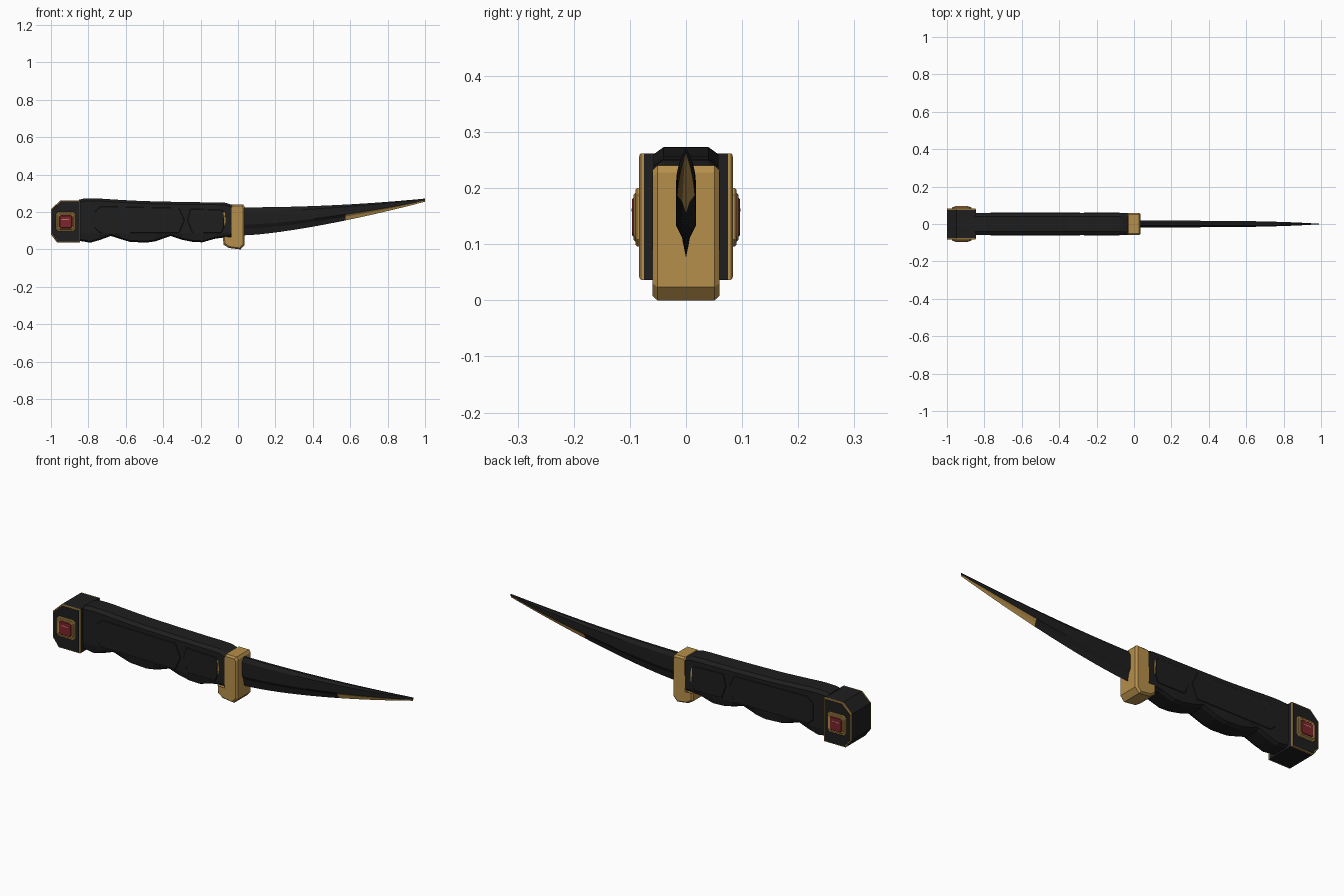
import bpy
import bmesh

if "Cube" in bpy.data.objects:
    bpy.data.objects.remove(bpy.data.objects["Cube"], do_unlink=True)


def material(name, rgb):
    m = bpy.data.materials.new(name)
    m.use_nodes = True
    m.diffuse_color = (*rgb, 1)
    m.node_tree.nodes["Principled BSDF"].inputs["Base Color"].default_value = (*rgb, 1)
    return m


BLACK = material("matte black", (0.013, 0.013, 0.013))
GOLD = material("aged gold", (0.47, 0.275, 0.07))
RED = material("gem red", (0.2, 0.018, 0.024))
PINK = material("gem glint", (0.5, 0.18, 0.12))


def loft(name, rings, mats, rule=None):
    """Skin closed rings of points, cap both ends, colour faces by rule."""
    bm = bmesh.new()
    rows = [[bm.verts.new(p) for p in ring] for ring in rings]
    n = len(rows[0])
    for a, b in zip(rows, rows[1:]):
        for i in range(n):
            j = (i + 1) % n
            face = bm.faces.new((a[i], a[j], b[j], b[i]))
            if rule:
                face.material_index = rule(face.calc_center_median().x, i)
    bm.faces.new(rows[0])
    bm.faces.new(rows[-1])
    bmesh.ops.recalc_face_normals(bm, faces=bm.faces)
    mesh = bpy.data.meshes.new(name)
    bm.to_mesh(mesh)
    bm.free()
    for m in mats:
        mesh.materials.append(m)
    obj = bpy.data.objects.new(name, mesh)
    bpy.context.collection.objects.link(obj)
    return obj


def ring(pts, y, inset=0.0):
    """Side profile at depth y, shrunk by inset toward its middle."""
    xs, zs = zip(*pts)
    cx, cz = (min(xs) + max(xs)) / 2, (min(zs) + max(zs)) / 2
    kx = 1 - 2 * inset / (max(xs) - min(xs))
    kz = 1 - 2 * inset / (max(zs) - min(zs))
    return [(cx + (x - cx) * kx, y, cz + (z - cz) * kz) for x, z in pts]


def plates(name, pts, y0, y1, mat, bevel=0.003, inset=0.0):
    """Matching bevelled plates on both flanks."""
    for side, s in (("right", -1), ("left", 1)):
        loft(f"{name}_{side}", [ring(pts, s * y0, inset),
                                ring(pts, s * (y1 - min(bevel, (y1 - y0) / 2)), inset),
                                ring(pts, s * y1, inset + bevel)], [mat])


def octagon(cx, cz, w, h, c):
    return [(cx - w, cz - h + c), (cx - w, cz + h - c), (cx - w + c, cz + h), (cx + w - c, cz + h),
            (cx + w, cz + h - c), (cx + w, cz - h + c), (cx + w - c, cz - h), (cx - w + c, cz - h)]


# Pommel: black core, gold side plates with black faces
pommel = [(-1, 0.08), (-1, 0.215), (-0.95, 0.262), (-0.845, 0.262), (-0.845, 0.036), (-0.967, 0.036)]
loft("pommel", [ring(pommel, -0.075), ring(pommel, 0.075)], [BLACK])
plates("pommel_rim", pommel, 0.075, 0.083, GOLD, 0.003)
plates("pommel_face", pommel, 0.08, 0.0838, BLACK, 0.0005, 0.0055)

# Stepped gem settings
plates("gem_base", octagon(-0.921, 0.148, 0.053, 0.052, 0.012), 0.08, 0.090, GOLD)
plates("gem_frame", octagon(-0.921, 0.148, 0.044, 0.043, 0.009), 0.088, 0.0935, GOLD)
plates("gem", octagon(-0.921, 0.148, 0.035, 0.035, 0.007), 0.09, 0.0965, RED)
plates("gem_glint", octagon(-0.923, 0.161, 0.02, 0.003, 0.001), 0.095, 0.0968, PINK, 0.0002)

# Grip with finger swells: x, top, bottom
grip = [(-0.85, 0.266, 0.045), (-0.83, 0.271, 0.043), (-0.79, 0.273, 0.036), (-0.74, 0.272, 0.05),
        (-0.68, 0.268, 0.072), (-0.63, 0.265, 0.056), (-0.58, 0.262, 0.041), (-0.49, 0.258, 0.036),
        (-0.44, 0.257, 0.044), (-0.36, 0.255, 0.072), (-0.3, 0.254, 0.052), (-0.24, 0.253, 0.04),
        (-0.19, 0.252, 0.038), (-0.12, 0.252, 0.058), (-0.07, 0.25, 0.064), (-0.03, 0.238, 0.066)]


def grip_ring(x, top, low):
    half = [(0.04, top), (0.058, top - 0.013), (0.058, 0.085), (0.052, low + 0.008), (0.036, low)]
    return [(x, y, z) for y, z in half] + [(x, -y, z) for y, z in reversed(half)]


loft("grip", [grip_ring(*g) for g in grip], [BLACK])

# Raised grip panels and gold end accent
long_panel = [(-0.768, 0.115), (-0.768, 0.2), (-0.735, 0.23), (-0.315, 0.222),
              (-0.286, 0.155), (-0.315, 0.088), (-0.74, 0.09)]
short_panel = [(-0.27, 0.155), (-0.255, 0.217), (-0.09, 0.212), (-0.076, 0.2),
               (-0.076, 0.115), (-0.09, 0.088), (-0.245, 0.09)]
plates("long_grip_panel", long_panel, 0.056, 0.0605, BLACK, 0.002)
plates("short_grip_panel", short_panel, 0.056, 0.0605, BLACK, 0.002)
plates("grip_accent", [(-0.074, 0.128), (-0.078, 0.2), (-0.071, 0.2), (-0.066, 0.165), (-0.068, 0.128)],
       0.056, 0.06, GOLD, 0.001)

# Guard with a rearward finger hook
guard = [(-0.036, 0.232), (-0.03, 0.24), (0.028, 0.24), (0.036, 0.228), (0.036, 0.024), (0.014, 0.0),
         (-0.05, 0.008), (-0.078, 0.026), (-0.08, 0.066), (-0.038, 0.062)]
loft("guard", [ring(guard, -0.06, 0.008), ring(guard, -0.051), ring(guard, 0.051),
               ring(guard, 0.06, 0.008)], [GOLD])


# Curved blade with hollow-ground edge, gold toward the tip
def blade_ring(x):
    u = max(0.0, (x - 0.03) / 0.97)
    top, low = 0.225 + 0.047 * u ** 2, 0.075 + 0.18 * u ** 1.4
    h, t = top - low, 0.017 * (1 - u ** 4) + 0.0006
    half = [(0.35 * t, top), (t, top - 0.14 * h), (t, low + 0.38 * h), (0.4 * t, low + 0.24 * h)]
    return [(x, y, z) for y, z in half] + [(x, 0, low)] + [(x, -y, z) for y, z in reversed(half)]


stations = [0.575 * i / 10 for i in range(10)] + [0.575 + 0.425 * i / 10 for i in range(11)]
loft("blade", [blade_ring(x) for x in stations], [BLACK, GOLD],
     lambda x, i: int(x > 0.575 and 2 <= i <= 5))
